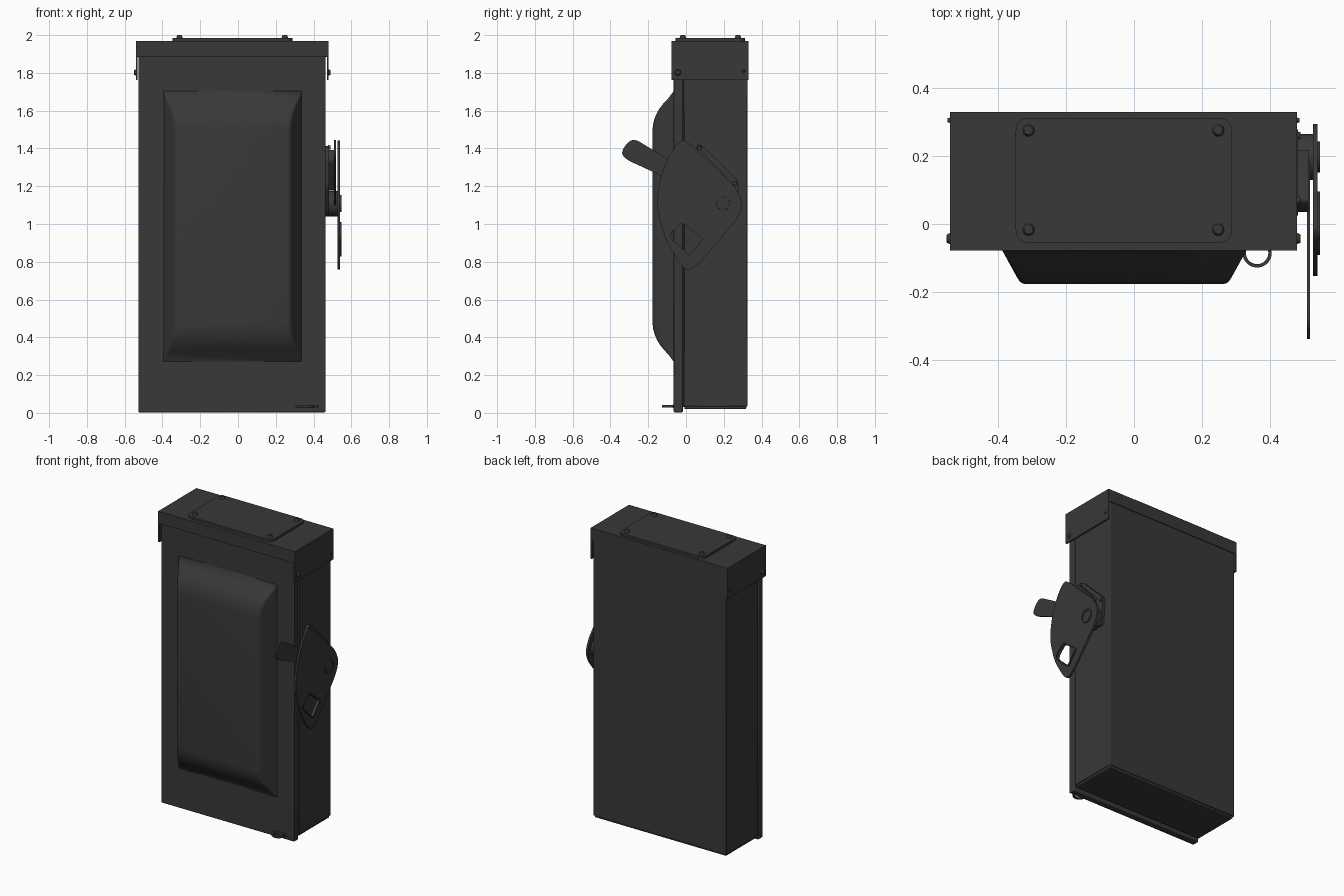
import bpy, bmesh, math
from mathutils import Vector, Matrix

if "Cube" in bpy.data.objects:
    bpy.data.objects.remove(bpy.data.objects["Cube"])

mat = bpy.data.materials.new("dark_grey_paint")
mat.diffuse_color = (0.04, 0.04, 0.04, 1)
mat.use_nodes = True
mat.node_tree.nodes["Principled BSDF"].inputs["Base Color"].default_value = mat.diffuse_color
SIDE = (math.pi / 2, 0, math.pi / 2)   # local x, y, z -> world y, z, x


def finish(name, mesh, bevel=0.0, angle=30):
    mesh.materials.clear()
    mesh.materials.append(mat)
    ob = bpy.data.objects.new(name, mesh)
    bpy.context.collection.objects.link(ob)
    if bevel:
        m = ob.modifiers.new("bevel", 'BEVEL')
        m.width, m.segments, m.limit_method = bevel, 2, 'ANGLE'
    bpy.ops.object.select_all(action='DESELECT')
    ob.select_set(True)
    bpy.context.view_layer.objects.active = ob
    bpy.ops.object.shade_smooth_by_angle(angle=math.radians(angle))
    return ob


def boxes(name, spans, bevel=0.0):
    """One object from boxes given as x0, x1, y0, y1, z0, z1."""
    bm = bmesh.new()
    for x0, x1, y0, y1, z0, z1 in spans:
        m = Matrix.Translation(((x0 + x1) / 2, (y0 + y1) / 2, (z0 + z1) / 2))
        m = m @ Matrix.Diagonal((x1 - x0, y1 - y0, z1 - z0, 1))
        bmesh.ops.create_cube(bm, size=1, matrix=m)
    me = bpy.data.meshes.new(name)
    bm.to_mesh(me)
    bm.free()
    return finish(name, me, bevel)


def cylinder(name, pos, r, h, axis='Z', dome=0.0, bevel=0.0):
    """Cylinder centred on pos; dome tapers it into a screw head."""
    bm = bmesh.new()
    bmesh.ops.create_cone(bm, cap_ends=True, segments=32, radius1=r,
                          radius2=r - dome, depth=h)
    rot = {'Z': Matrix(), 'X': Matrix.Rotation(math.pi / 2, 4, 'Y'),
           '-X': Matrix.Rotation(-math.pi / 2, 4, 'Y')}[axis]
    bm.transform(Matrix.Translation(pos) @ rot)
    me = bpy.data.meshes.new(name)
    bm.to_mesh(me)
    bm.free()
    return finish(name, me, bevel)


def rounded(pts, r, steps=6):
    """Round every corner of a polygon."""
    out, n = [], len(pts)
    for i in range(n):
        p = Vector(pts[i])
        a, b = Vector(pts[i - 1]) - p, Vector(pts[(i + 1) % n]) - p
        s = p + a.normalized() * min(r, a.length * 0.48)
        e = p + b.normalized() * min(r, b.length * 0.48)
        for k in range(steps + 1):
            t = k / steps
            out.append(s * (1 - t) ** 2 + p * 2 * t * (1 - t) + e * t * t)
    return out


def circle(cx, cy, r, n=40):
    return [(cx + r * math.cos(2 * math.pi * i / n),
             cy + r * math.sin(2 * math.pi * i / n)) for i in range(n)]


def plate(name, loops, lo, hi, rot=(0, 0, 0)):
    """Flat plate from an outline and optional hole loops, lo..hi thick."""
    cu = bpy.data.curves.new(name, 'CURVE')
    cu.dimensions, cu.fill_mode, cu.extrude = '2D', 'BOTH', (hi - lo) / 2
    for loop in loops:
        sp = cu.splines.new('POLY')
        sp.points.add(len(loop) - 1)
        for pt, c in zip(sp.points, loop):
            pt.co = (c[0], c[1], 0, 1)
        sp.use_cyclic_u = True
    tmp = bpy.data.objects.new(name + "_curve", cu)
    bpy.context.collection.objects.link(tmp)
    dg = bpy.context.evaluated_depsgraph_get()
    me = bpy.data.meshes.new_from_object(tmp.evaluated_get(dg))
    bpy.data.objects.remove(tmp)
    bm = bmesh.new()
    bm.from_mesh(me)
    bmesh.ops.remove_doubles(bm, verts=bm.verts, dist=1e-5)
    bm.to_mesh(me)
    bm.free()
    ob = finish(name, me)
    ob.rotation_euler = rot
    mid = (lo + hi) / 2
    ob.location = (mid, 0, 0) if rot == SIDE else (0, 0, mid)
    return ob


# Enclosure body, recessed neck behind the door and bottom end plate
XL, XR = -0.528, 0.464
boxes("enclosure_body", [(XL, XR, -0.01, 0.325, 0.033, 1.955)], 0.004)
boxes("door_gasket", [(XL + .012, XR - .012, -0.03, 0.0, 0.03, 1.94)])
boxes("bottom_end_plate", [(XL + .006, XR - .006, -0.008, 0.319, 0.02, 0.036)], 0.005)

# Door panel
boxes("door", [(XL, XR, -0.065, -0.017, 0.003, 1.92)], 0.006)

# Raised door panel: sloped sides, curved top and bottom ends
half = [(1.705, 0.0), (1.665, 0.03), (1.64, 0.054), (1.613, 0.075), (1.59, 0.089),
        (1.56, 0.102), (1.53, 0.11), (1.50, 0.113)]
stations = half + [(1.975 - z, d) for z, d in reversed(half)]
bm = bmesh.new()
rows = []
for z, d in stations:
    r = min(0.02, d * 0.4)
    side = [(0, -0.003), (0.55 * (d - r), d - r), (0.55 * d - 0.2 * r, d - 0.45 * r),
            (0.55 * d + 0.2 * r, d - 0.12 * r), (0.55 * d + 0.8 * r, d)]
    sec = [(-0.395 + a, b) for a, b in side] + [(0.338 - a, b) for a, b in reversed(side)]
    rows.append([bm.verts.new((x, -0.064 - b, z)) for x, b in sec])
for lower, upper in zip(rows, rows[1:]):
    for i in range(len(lower) - 1):
        bm.faces.new((lower[i], lower[i + 1], upper[i + 1], upper[i]))
bmesh.ops.remove_doubles(bm, verts=bm.verts, dist=1e-5)
bmesh.ops.recalc_face_normals(bm, faces=bm.faces)
probe = max(bm.faces, key=lambda f: f.calc_area())
if probe.normal.y > 0:
    bmesh.ops.reverse_faces(bm, faces=bm.faces)
me = bpy.data.meshes.new("door_raised_panel")
bm.to_mesh(me)
bm.free()
finish("door_raised_panel", me, angle=40)

# Rain hood with short front and back lips and longer side flanges
HL, HR, T = -0.541, 0.48, 0.01
boxes("rain_hood", [(HL, HR, -0.078, 0.33, 1.95, 1.969),
                    (HL, HR, -0.078, -0.067, 1.888, 1.969),
                    (HL, HR, 0.322, 0.33, 1.885, 1.969),
                    (HL, HL + T, -0.078, 0.33, 1.762, 1.969),
                    (HR - T, HR, -0.078, 0.33, 1.762, 1.969)])
for sx, x, ax in (("left", HL - 0.003, '-X'), ("right", HR + 0.003, 'X')):
    cylinder("hood_screw_" + sx, (x, -0.043, 1.802), 0.018, 0.014, ax, 0.006, 0.002)
    cylinder("hood_rivet_" + sx, (x, 0.305, 1.81), 0.008, 0.008, ax, 0.002)

# Top hub cover plate and its four bolts
cover = [(-0.348, -0.055), (0.288, -0.055), (0.288, 0.312), (-0.348, 0.312)]
plate("top_cover_plate", [rounded(cover, 0.04)], 1.965, 1.984)
for i, x in enumerate((-0.31, 0.248)):
    for j, y in enumerate((-0.017, 0.275)):
        cylinder(f"cover_bolt_{i}{j}", (x, y, 1.991), 0.018, 0.018, 'Z', 0.006, 0.002)

# Padlock tab at the bottom of the door
tab = circle(0.362, -0.085, 0.043)
tab = [p for p in tab[20:]] + [(0.405, -0.085), (0.405, -0.06), (0.319, -0.06)]
plate("padlock_tab", [tab, circle(0.362, -0.085, 0.033)], 0.028, 0.042)
boxes("padlock_slot_trim", [(0.307, 0.42, -0.068, -0.06, 0.025, 0.045)], 0.003)

# Handle mount on the right side
mount = [(0.025, 1.36), (0.075, 1.425), (0.28, 1.225), (0.265, 1.04), (0.14, 1.05), (0.025, 1.2)]
plate("handle_mount", [rounded(mount, 0.03)], 0.455, 0.482, SIDE)
block = [(0.03, 1.34), (0.07, 1.40), (0.225, 1.24), (0.16, 1.17)]
plate("handle_stop_block", [rounded(block, 0.02)], 0.47, 0.513, SIDE)
for i, (y, z) in enumerate(((0.07, 1.405), (0.26, 1.215))):
    cylinder(f"mount_screw_{i}", (0.483, y, z), 0.013, 0.012, 'X', 0.003)
cylinder("handle_hub", (0.495, 0.197, 1.108), 0.068, 0.066, 'X')

# Lever arm
lever = [(-0.345, 1.385), (-0.285, 1.46), (-0.10, 1.345), (0.03, 1.28), (0.2, 1.16),
         (0.16, 1.08), (-0.02, 1.20), (-0.14, 1.26), (-0.325, 1.345)]
plate("lever_arm", [rounded(lever, 0.05)], 0.508, 0.518, SIDE)

# Handle plate with window, raised window rim and pivot
outline = [(0.0, 1.445), (0.26, 1.20), (0.302, 1.11), (0.275, 1.03), (0.065, 0.785),
           (0.01, 0.75), (-0.03, 0.785), (-0.115, 0.93), (-0.158, 1.105),
           (-0.133, 1.265), (-0.078, 1.385), (-0.035, 1.437)]
window = [(-0.022, 1.018), (0.103, 0.92), (0.022, 0.822), (-0.095, 0.93), (-0.083, 0.966)]
c = Vector((-0.005, 0.925))
opening = [c + (Vector(p) - c) * 0.88 for p in window]
hole = rounded(opening, 0.018)
plate("handle_plate", [rounded(outline, 0.06), hole], 0.526, 0.54, SIDE)
plate("window_rim", [rounded(window, 0.02), hole], 0.538, 0.547, SIDE)
plate("pivot_ring", [circle(0.197, 1.108, 0.045), circle(0.197, 1.108, 0.036)],
      0.538, 0.547, SIDE)
cylinder("pivot_pin", (0.538, 0.197, 1.108), 0.036, 0.014, 'X', 0.002)
